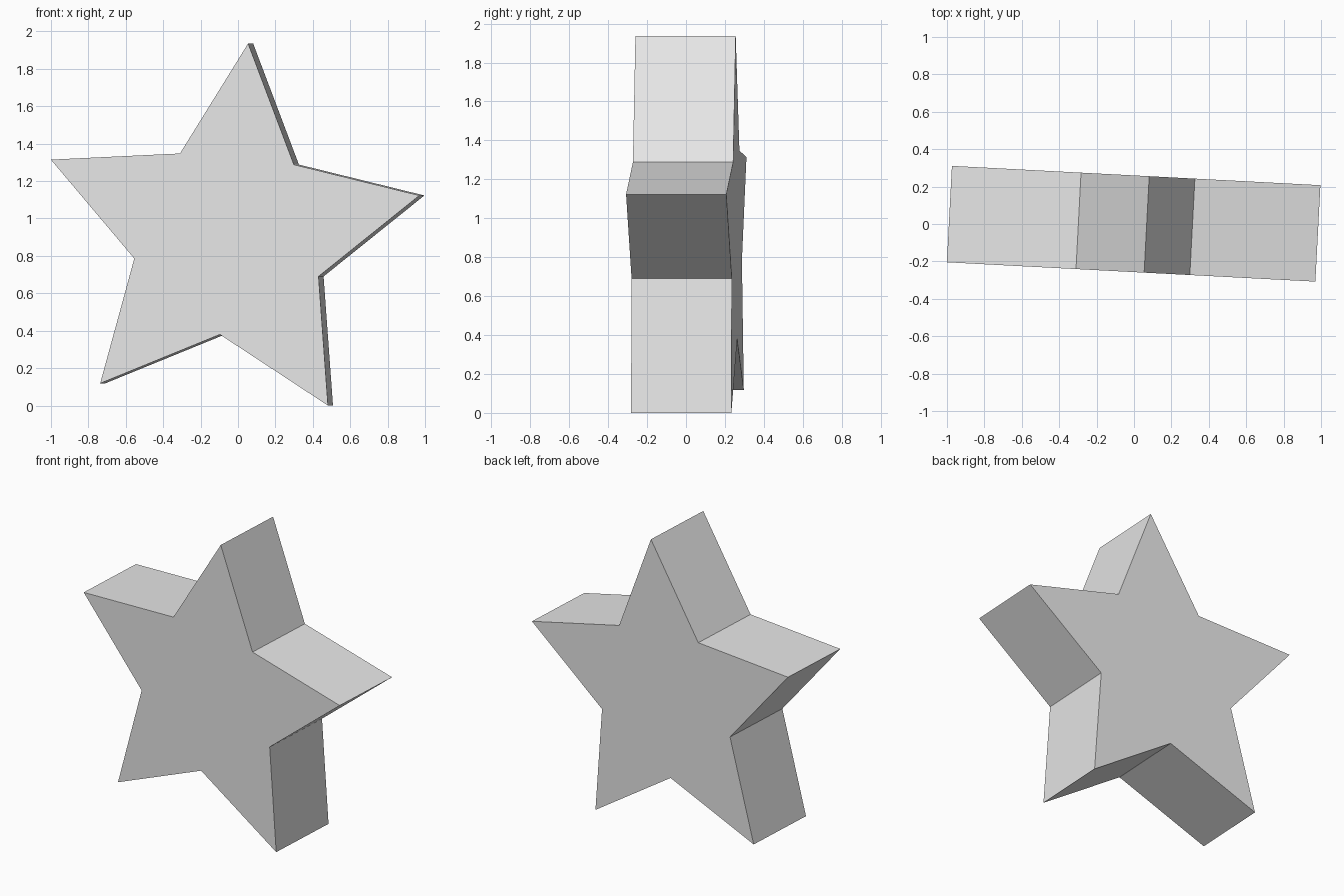
import bpy
import bmesh
from math import cos, sin, radians
from mathutils import Matrix, Vector

if "Cube" in bpy.data.objects:
    bpy.data.objects.remove(bpy.data.objects["Cube"])

OUTER, INNER, DEPTH = 1.042, 0.521, 0.516
FIRST_TIP = 84.45  # angle of the top tip, degrees
YAW = -3.0
CENTRE = Vector((-0.033, 0.003, 0.90))

# Plain grey material
grey = bpy.data.materials.new("light grey")
grey.use_nodes = True
colour = (0.8, 0.8, 0.8, 1.0)
grey.diffuse_color = colour
grey.node_tree.nodes["Principled BSDF"].inputs["Base Color"].default_value = colour

# Five-pointed star outline, extruded into a thick slab
bm = bmesh.new()
outline = []
for i in range(10):
    radius = INNER if i % 2 else OUTER
    angle = radians(FIRST_TIP + 36 * i)
    outline.append(bm.verts.new((radius * cos(angle), -DEPTH / 2, radius * sin(angle))))
front = bm.faces.new(outline)
back = bmesh.ops.extrude_face_region(bm, geom=[front], use_keep_orig=True)
back_verts = [g for g in back["geom"] if isinstance(g, bmesh.types.BMVert)]
bmesh.ops.translate(bm, verts=back_verts, vec=(0, DEPTH, 0))
bmesh.ops.recalc_face_normals(bm, faces=bm.faces)

# Turn the star slightly and stand it on its lowest tip
bm.transform(Matrix.Translation(CENTRE) @ Matrix.Rotation(radians(YAW), 4, "Z"))
lowest = min(v.co.z for v in bm.verts)
bmesh.ops.translate(bm, verts=bm.verts, vec=(0, 0, -lowest))

mesh = bpy.data.meshes.new("star")
bm.to_mesh(mesh)
bm.free()
mesh.materials.append(grey)
star = bpy.data.objects.new("star", mesh)
bpy.context.collection.objects.link(star)
